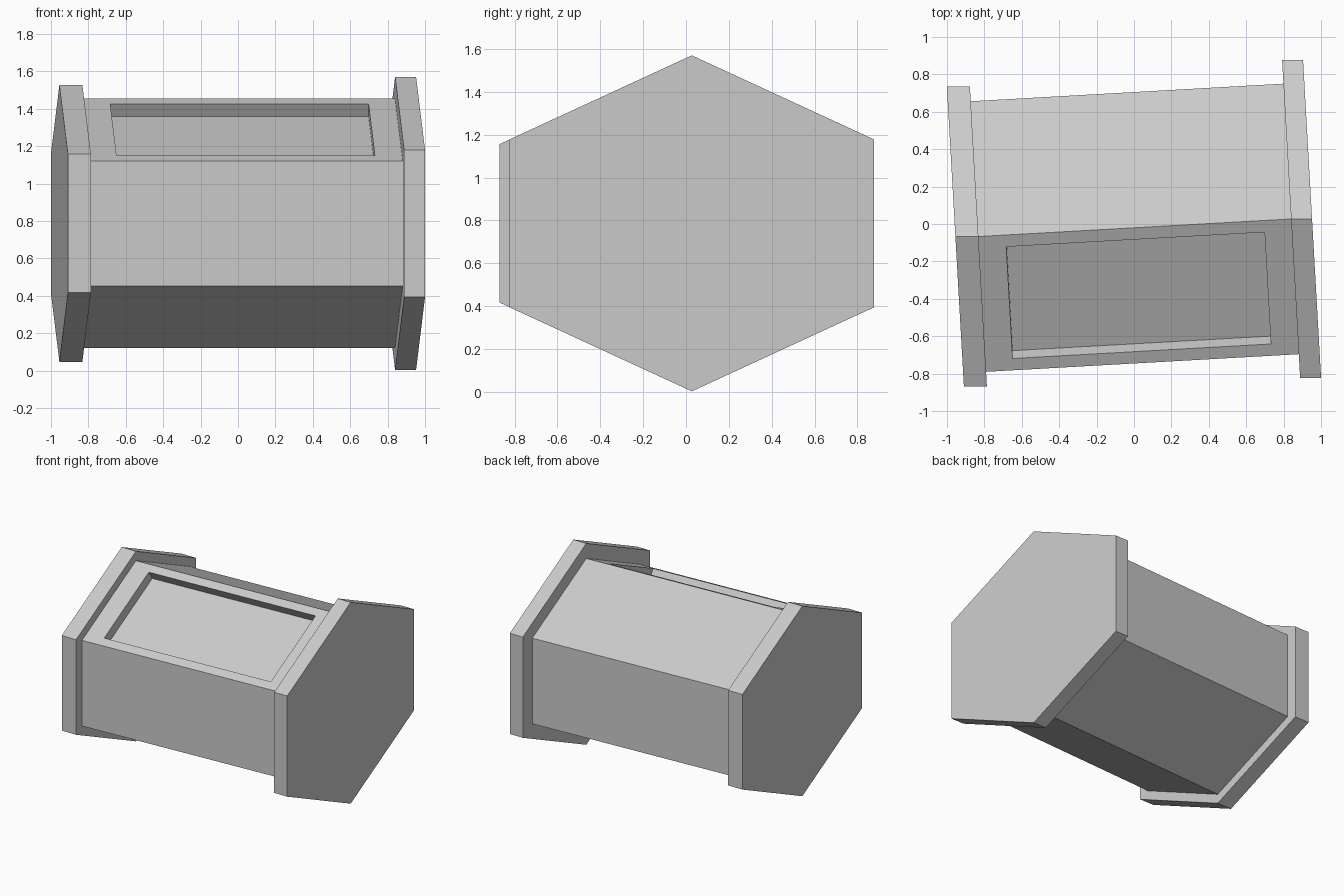
import bpy, bmesh, math
from mathutils import Vector

if "Cube" in bpy.data.objects:
    bpy.data.objects.remove(bpy.data.objects["Cube"])

SKEW = 0.0567     # the hexagon sections lean slightly in plan
MID_Z = 0.7865
WIDE = 1.252      # sections are stretched sideways

# stations along x: (x, centre y, hexagon radius)
stations = [
    (-0.955, -0.067, 0.740), (-0.832, -0.067, 0.740),   # left flange
    (-0.832, -0.067, 0.667), (0.840, 0.027, 0.667),     # body
    (0.840, 0.027, 0.784), (0.952, 0.027, 0.784),       # right flange
]


def hex_ring(bm, x, cy, r):
    ring = []
    for i in range(6):
        a = math.radians(60 * i)
        v = math.sin(a) * r * WIDE
        ring.append(bm.verts.new((x - SKEW * v, cy + v, MID_Z + r * math.cos(a))))
    return ring


bm = bmesh.new()
rings = [hex_ring(bm, *s) for s in stations]

# stepped hexagonal shell
panel = None
for k, (a, b) in enumerate(zip(rings, rings[1:])):
    for i in range(6):
        j = (i + 1) % 6
        face = bm.faces.new((a[i], a[j], b[j], b[i]))
        if k == 2 and i == 5:
            panel = face          # front upper side of the body
bm.faces.new(rings[0])
bm.faces.new(rings[-1])
bmesh.ops.recalc_face_normals(bm, faces=bm.faces)

# recessed panel: inset border, then push inward
centre = panel.calc_center_median()
inner = bmesh.ops.extrude_discrete_faces(bm, faces=[panel])["faces"][0]
for v in inner.verts:
    v.co = centre + (v.co - centre) * 0.826
floor = bmesh.ops.extrude_discrete_faces(bm, faces=[inner])["faces"][0]
for v in floor.verts:
    v.co += Vector((0, 0.042, -0.065))
bmesh.ops.recalc_face_normals(bm, faces=bm.faces)

mesh = bpy.data.meshes.new("hexagonal_canister")
bm.to_mesh(mesh)
bm.free()
obj = bpy.data.objects.new("hexagonal_canister", mesh)
bpy.context.collection.objects.link(obj)
